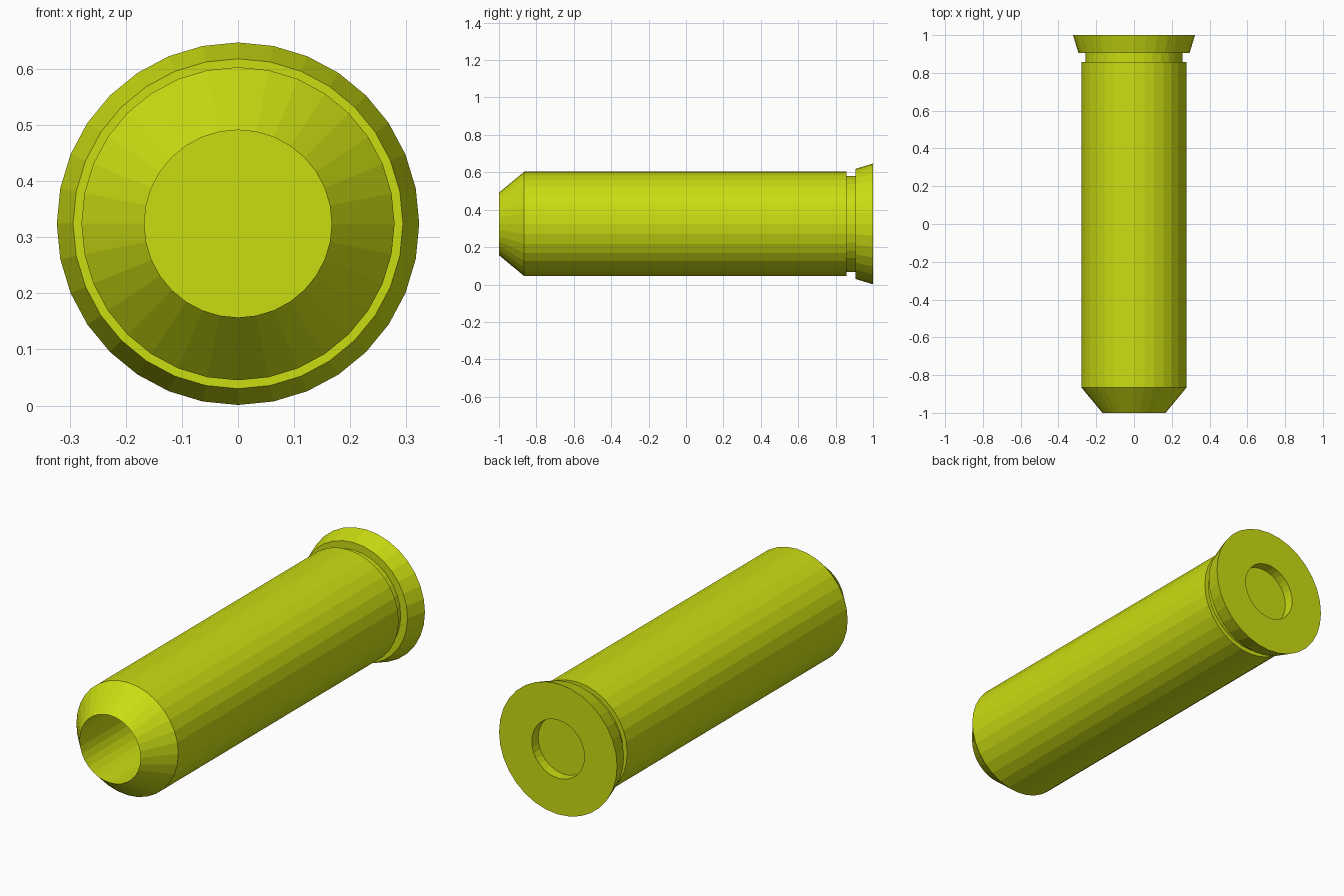
import bpy, bmesh
from math import sin, cos, tau

if "Cube" in bpy.data.objects:
    bpy.data.objects.remove(bpy.data.objects["Cube"])

SIDES = 32
CENTRE_Z = 0.324

# (y, radius) profile: bore floor, mouth, shoulder, body, groove, rim, primer pocket
PROFILE = [(0.85, 0.167), (-1.0, 0.167), (-0.865, 0.279), (0.857, 0.279),
           (0.857, 0.257), (0.905, 0.257), (0.905, 0.294), (1.0, 0.323),
           (1.0, 0.144), (0.95, 0.144)]


def lathe_y(name, profile, sides):
    """Revolve a profile around the y axis and cap both ends."""
    bm = bmesh.new()
    rings = [[bm.verts.new((r * sin(tau * i / sides), y, CENTRE_Z + r * cos(tau * i / sides)))
              for i in range(sides)] for y, r in profile]
    for a, b in zip(rings, rings[1:]):
        for i in range(sides):
            j = (i + 1) % sides
            bm.faces.new((a[i], a[j], b[j], b[i]))
    bm.faces.new(rings[0])
    bm.faces.new(rings[-1])
    bmesh.ops.recalc_face_normals(bm, faces=bm.faces)
    mesh = bpy.data.meshes.new(name)
    bm.to_mesh(mesh)
    bm.free()
    obj = bpy.data.objects.new(name, mesh)
    bpy.context.collection.objects.link(obj)
    return obj


# Hollow casing with rim and recessed base
casing = lathe_y("casing", PROFILE, SIDES)
brass = bpy.data.materials.new("yellow_brass")
brass.diffuse_color = (0.6, 0.72, 0.006, 1)
brass.use_nodes = True
brass.node_tree.nodes["Principled BSDF"].inputs["Base Color"].default_value = brass.diffuse_color
casing.data.materials.append(brass)
